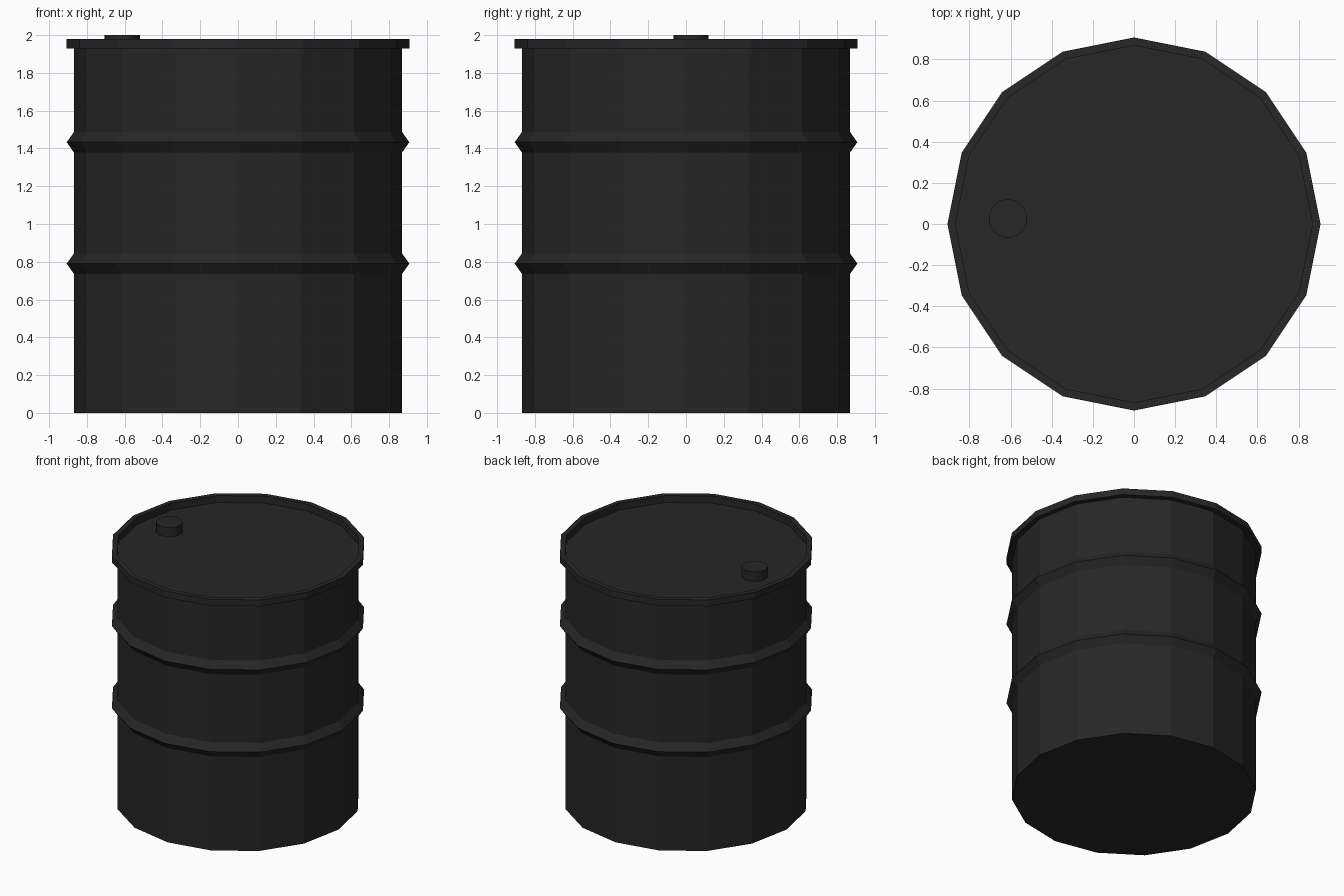
import bpy, bmesh
from math import cos, sin, tau

if "Cube" in bpy.data.objects:
    bpy.data.objects.remove(bpy.data.objects["Cube"])

dark = bpy.data.materials.new("dark_metal")
dark.diffuse_color = (0.02, 0.02, 0.02, 1)
dark.use_nodes = True
dark.node_tree.nodes["Principled BSDF"].inputs["Base Color"].default_value = dark.diffuse_color


def lathe(name, profile, sides, centre=(0, 0)):
    """Revolve (radius, z) points about z and cap both ends."""
    bm = bmesh.new()
    rings = [[bm.verts.new((centre[0] + r * cos(tau * i / sides),
                            centre[1] + r * sin(tau * i / sides), z))
              for i in range(sides)] for r, z in profile]
    for a, b in zip(rings, rings[1:]):
        for i in range(sides):
            j = (i + 1) % sides
            bm.faces.new((a[i], a[j], b[j], b[i]))
    bm.faces.new(rings[0][::-1])
    bm.faces.new(rings[-1])
    mesh = bpy.data.meshes.new(name)
    bm.to_mesh(mesh)
    bm.free()
    obj = bpy.data.objects.new(name, mesh)
    mesh.materials.append(dark)
    bpy.context.collection.objects.link(obj)
    return obj


R, RIM = 0.868, 0.907        # body and rim / rib radius
LID = 1.925

# Drum body: wall with two pointed ribs, overhanging rim, recessed lid
profile = [(R, 0)]
for z in (0.79, 1.433):
    profile += [(R, z - 0.055), (RIM, z), (R, z + 0.055)]
profile += [(R, 1.93), (RIM, 1.93), (RIM, 1.98), (R, 1.98), (R, LID)]
lathe("drum_body", profile, 16)

# Filler cap standing on the lid
lathe("filler_cap", [(0.093, LID), (0.093, 2.0)], 24, (-0.613, 0.027))
